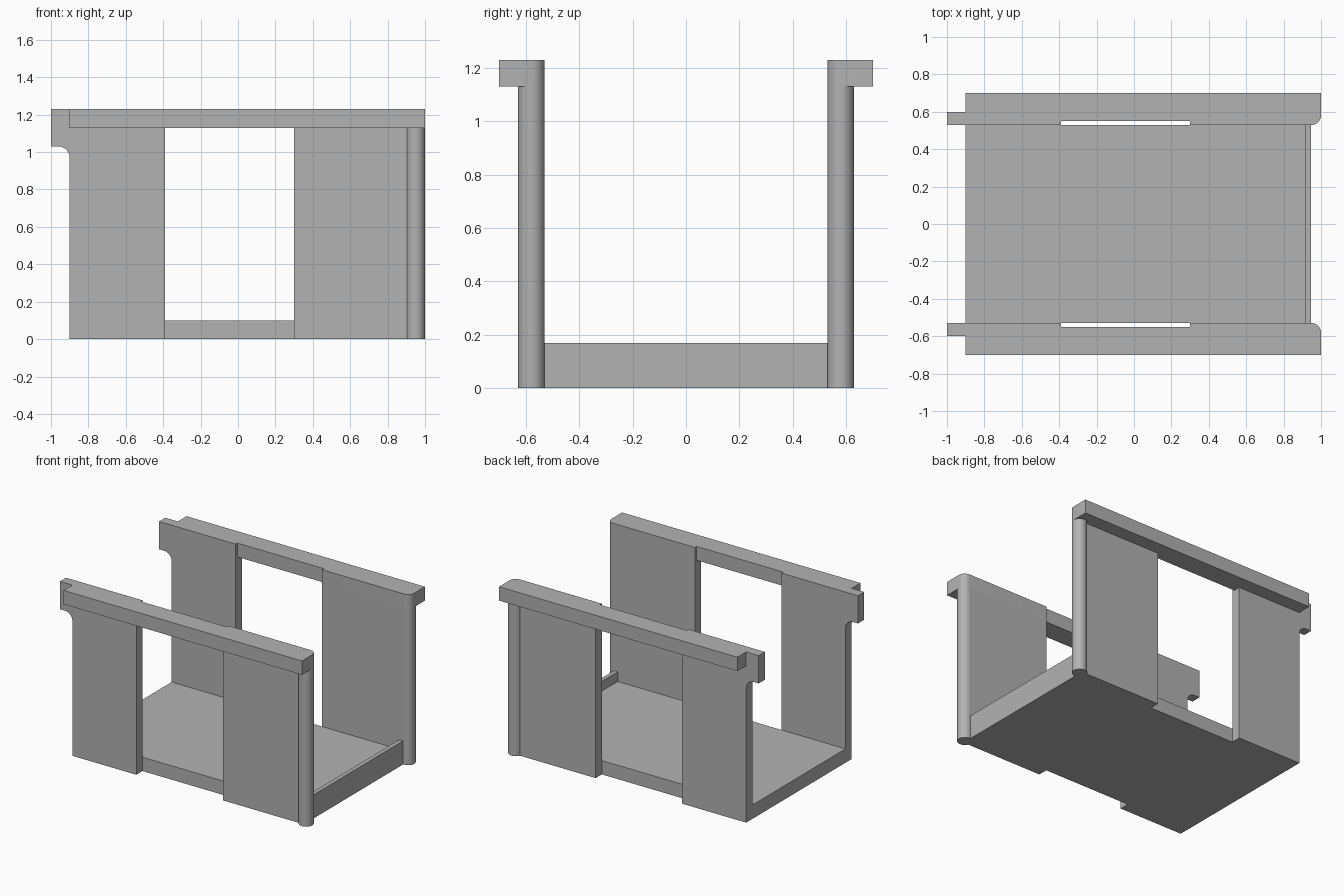
import bpy, bmesh
from math import sin, cos, pi, radians
from mathutils import Vector

if "Cube" in bpy.data.objects:
    bpy.data.objects.remove(bpy.data.objects["Cube"])

grey = bpy.data.materials.new("plain grey")
grey.use_nodes = True
colour = (0.448, 0.448, 0.448, 1)
grey.diffuse_color = colour
grey.node_tree.nodes["Principled BSDF"].inputs["Base Color"].default_value = colour


def arc(cx, cy, r, start, end, steps=10):
    """Points along a circular arc, angles in degrees."""
    angles = [radians(start + (end - start) * i / steps) for i in range(steps + 1)]
    return [(cx + r * cos(a), cy + r * sin(a)) for a in angles]


def prism(name, outline, axis, low, high, mirror=False):
    """Extrude an outline along z (drawn in x, y) or y (drawn in x, z)."""
    along_z = axis == "z"
    bm = bmesh.new()
    verts = [bm.verts.new((u, v, low) if along_z else (u, low, v)) for u, v in outline]
    face = bm.faces.new(verts)
    grown = bmesh.ops.extrude_face_region(bm, geom=[face])["geom"]
    depth = high - low
    bmesh.ops.translate(bm, vec=Vector((0, 0, depth) if along_z else (0, depth, 0)),
                        verts=[g for g in grown if isinstance(g, bmesh.types.BMVert)])
    bmesh.ops.recalc_face_normals(bm, faces=bm.faces)
    mesh = bpy.data.meshes.new(name)
    bm.to_mesh(mesh)
    bm.free()
    mesh.materials.append(grey)
    obj = bpy.data.objects.new(name, mesh)
    bpy.context.collection.objects.link(obj)
    bpy.ops.object.select_all(action="DESELECT")
    obj.select_set(True)
    bpy.context.view_layer.objects.active = obj
    bpy.ops.object.shade_smooth_by_angle(angle=radians(30))
    if mirror:
        mod = obj.modifiers.new("Mirror", "MIRROR")
        mod.use_axis = (False, True, False)
    return obj


INNER, OUTER, EDGE = 0.53, 0.60, 0.70     # wall faces and rail edge in y
FLOOR, SOFFIT, TOP = 0.10, 1.13, 1.23     # heights
BACK, DOOR_A, DOOR_B = -0.90, -0.39, 0.30  # wall end and opening in x
POST_X, POST_Y, POST_R = 0.95, 0.58, 0.05

# Floor with its raised lip, as one stepped profile
prism("floor", [(BACK, 0), (0.945, 0), (0.945, 0.17), (0.915, 0.17),
                (0.915, FLOOR), (BACK, FLOOR)], "y", -INNER, INNER)

# Wall panel with the filleted overhanging ear
prism("ear_panel", [(BACK, 0), (DOOR_A, 0), (DOOR_A, SOFFIT), (-1, SOFFIT), (-1, 1.03)]
      + arc(-0.96, 0.97, 0.06, 90, 0), "y", INNER, OUTER, mirror=True)

# Wall panel that runs into the round post
prism("post_panel", [(DOOR_B, 0), (POST_X, 0), (POST_X, SOFFIT), (DOOR_B, SOFFIT)],
      "y", INNER, OUTER, mirror=True)

# Round corner post
prism("corner_post", arc(POST_X, POST_Y, POST_R, 0, 360, 40)[:-1],
      "z", 0, SOFFIT, mirror=True)

# Top rail, thinner over the opening and rounded above the post
prism("top_rail", [(-1, INNER), (DOOR_A, INNER), (DOOR_A, 0.55), (DOOR_B, 0.55),
                   (DOOR_B, INNER)]
      + arc(POST_X, POST_Y, POST_R, -90, 0)
      + [(1, EDGE), (BACK, EDGE), (BACK, OUTER), (-1, OUTER)],
      "z", SOFFIT, TOP, mirror=True)
